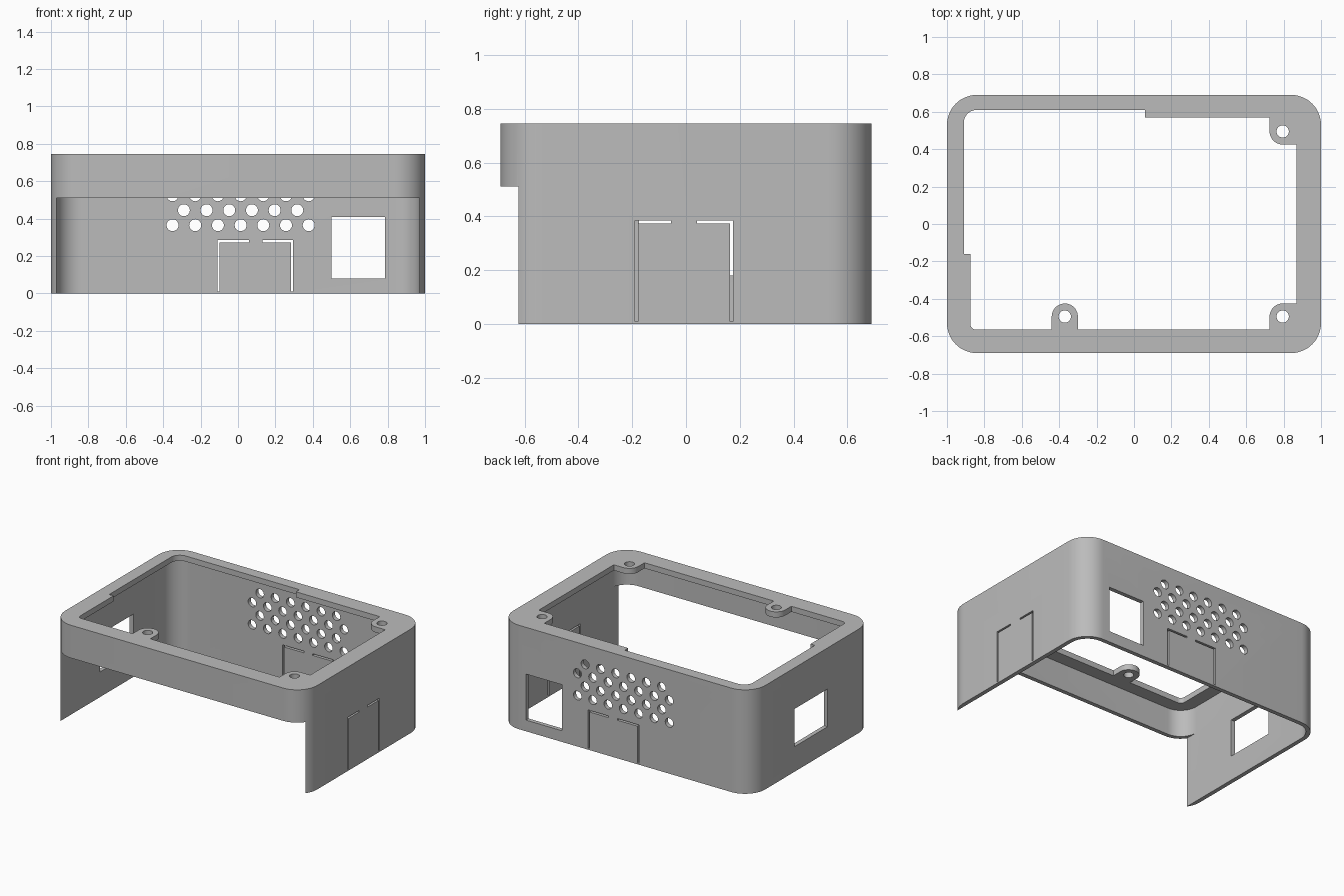
import bpy, bmesh, math
from mathutils import Vector

cube = bpy.data.objects.get("Cube")
if cube:
    bpy.data.objects.remove(cube, do_unlink=True)

HX, HY, HEIGHT, RADIUS = 1.0, 0.69, 0.745, 0.16
WALL, LIP = 0.03, 0.04
INX, INY = HX - WALL, HY - WALL

grey = bpy.data.materials.new("plain grey")
grey.use_nodes = True
COLOUR = (0.5, 0.5, 0.5, 1)
grey.diffuse_color = COLOUR
grey.node_tree.nodes["Principled BSDF"].inputs["Base Color"].default_value = COLOUR


def arc(cx, cy, r, start, end, steps=12):
    angles = [math.radians(start + (end - start) * i / steps) for i in range(steps + 1)]
    return [(cx + r * math.cos(a), cy + r * math.sin(a)) for a in angles]


def rounded_rect(hx, hy, r):
    corners = [(1, 1), (-1, 1), (-1, -1), (1, -1)]
    return [p for i, (sx, sy) in enumerate(corners)
            for p in arc(sx * (hx - r), sy * (hy - r), r, 90 * i, 90 * i + 90)]


def rect(a0, b0, a1, b1):
    return [(a0, b0), (a1, b0), (a1, b1), (a0, b1)]


PLACE = {"z": lambda a, b, d: Vector((a, b, d)),
         "y": lambda a, b, d: Vector((a, d, b)),
         "x": lambda a, b, d: Vector((d, a, b))}


def prism(name, outlines, low, high, axis="z"):
    """Extrude flat outlines between two depths along an axis."""
    bm = bmesh.new()
    for pts in outlines:
        rings = [[bm.verts.new(PLACE[axis](a, b, d)) for a, b in pts] for d in (low, high)]
        bm.faces.new(rings[0])
        bm.faces.new(rings[1])
        for i in range(len(pts)):
            j = (i + 1) % len(pts)
            bm.faces.new((rings[0][i], rings[0][j], rings[1][j], rings[1][i]))
    bmesh.ops.recalc_face_normals(bm, faces=bm.faces)
    mesh = bpy.data.meshes.new(name)
    bm.to_mesh(mesh)
    bm.free()
    mesh.materials.append(grey)
    obj = bpy.data.objects.new(name, mesh)
    bpy.context.collection.objects.link(obj)
    return obj


def cut(target, name, outlines, low, high, axis="z"):
    cutter = prism(name, outlines, low, high, axis)
    cutter.hide_render = True
    mod = target.modifiers.new(name, "BOOLEAN")
    mod.operation, mod.solver, mod.object = "DIFFERENCE", "EXACT", cutter
    bpy.context.view_layer.objects.active = target
    bpy.ops.object.modifier_apply(modifier=mod.name)
    bpy.data.objects.remove(cutter, do_unlink=True)


def tab_slots(low, high, gap_low, gap_high, top, width=0.012):
    """Two L-shaped slots that outline a break-out tab."""
    def bent(edge, inner, w):
        return [(edge, 0.01), (edge + w, 0.01), (edge + w, top - width),
                (inner, top - width), (inner, top), (edge, top)]
    return [bent(low, gap_low, width), bent(high, gap_high, -width)]


# Hollow case with a thin lip around the top
case = prism("case_shell", [rounded_rect(HX, HY, RADIUS)], 0, HEIGHT)
cut(case, "cavity", [rounded_rect(INX, INY, RADIUS - WALL)], -0.2, HEIGHT - LIP)

# Top opening, whose outline runs around the three screw ears
EX, EY, ER, MX = 0.795, 0.495, 0.07, -0.37
opening = (
    arc(-0.845, -0.535, 0.03, 180, 270, 6)
    + [(MX - ER, -0.565)] + arc(MX, -EY, ER, 180, 0, 20) + [(MX + ER, -0.565)]
    + [(EX - ER, -0.565)] + arc(EX, -EY, ER, 180, 90) + [(0.87, ER - EY)]
    + [(0.87, EY - ER)] + arc(EX, EY, ER, 270, 180) + [(EX - ER, 0.57)]
    + [(0.06, 0.57), (0.06, 0.61)]
    + arc(-0.84, 0.54, 0.07, 90, 180) + [(-0.91, -0.16), (-0.875, -0.16)])
cut(case, "opening", [opening], 0.6, 1)
cut(case, "screw_holes", [arc(x, y, 0.033, 0, 345, 23)
                          for x, y in ((EX, EY), (EX, -EY), (MX, -EY))], 0.6, 1)

# Open lower front, leaving the side walls straight to their ends
cut(case, "front_gap", [rect(-1.2, -1, 1.2, -0.627)], -0.2, 0.51)
cut(case, "side_trim", [rect(-INX, -0.8, INX, -0.45)], -0.2, 0.51)

# Back wall: window, tab and staggered vents
BACK = (0.62, 0.8, "y")
cut(case, "back_window", [rect(0.5, 0.08, 0.785, 0.41)], *BACK)
cut(case, "back_tab", tab_slots(-0.11, 0.295, 0.06, 0.13, 0.285), *BACK)
vents = [arc(-0.35 + 0.1213 * (col + 0.5 * (row % 2)), 0.365 + 0.08 * row, 0.032, 0, 345, 23)
         for row in range(4) for col in range(7 - row % 2)]
cut(case, "vents", vents, *BACK)

# Side walls: tab on one, window on the other
cut(case, "side_tab", tab_slots(-0.19, 0.175, -0.055, 0.04, 0.385), 0.9, 1.1, "x")
cut(case, "side_window", [rect(-0.175, 0.18, 0.2, 0.45)], -1.1, -0.9, "x")

# Smooth rounded corners, sharp edges elsewhere
bpy.ops.object.select_all(action="DESELECT")
case.select_set(True)
bpy.context.view_layer.objects.active = case
bpy.ops.object.shade_smooth_by_angle(angle=math.radians(30))
